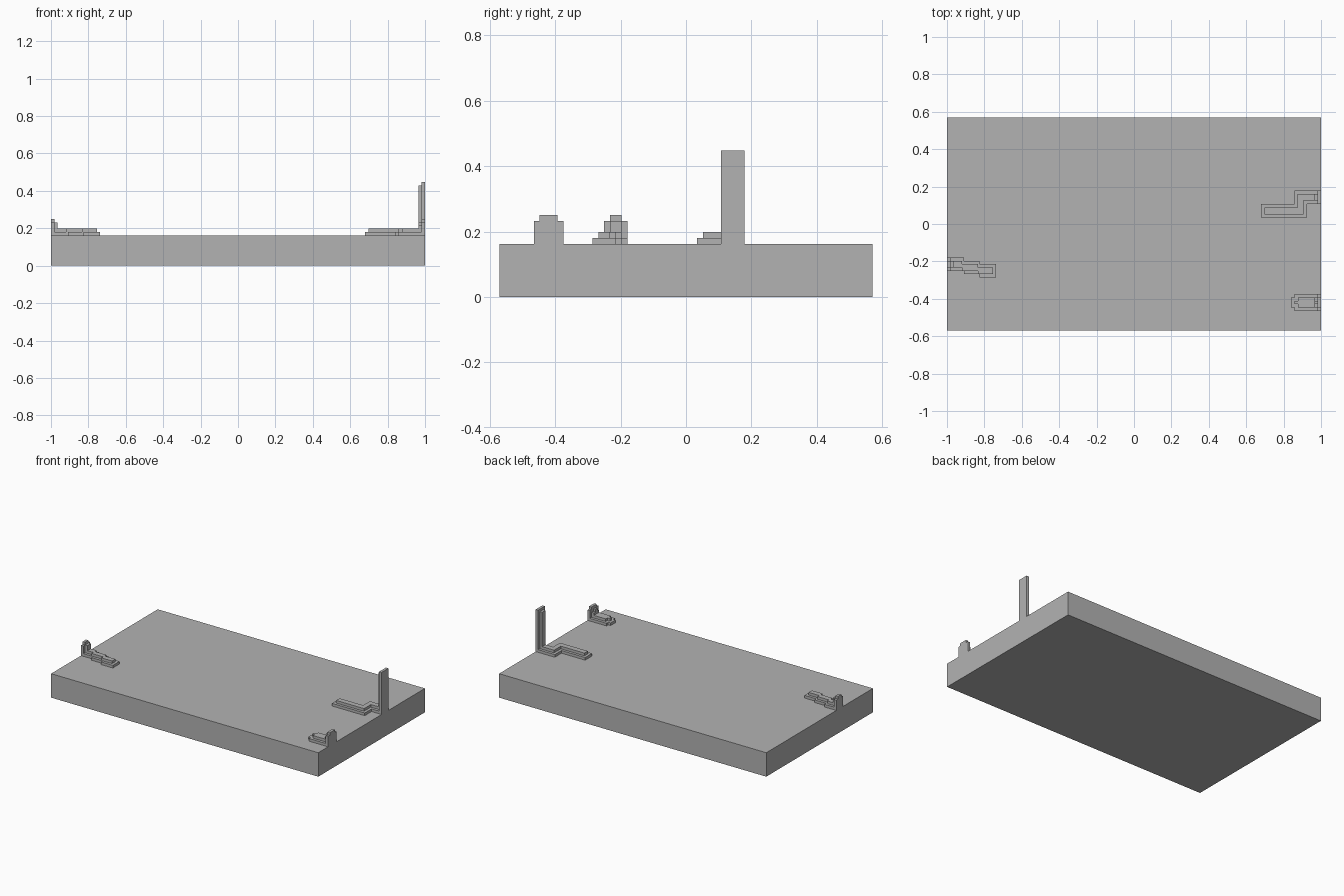
import bpy
import bmesh
from mathutils import Vector

if "Cube" in bpy.data.objects:
    bpy.data.objects.remove(bpy.data.objects["Cube"], do_unlink=True)

grey = bpy.data.materials.new("plain grey")
grey.use_nodes = True
colour = (0.45, 0.45, 0.45, 1)
grey.diffuse_color = colour
grey.node_tree.nodes["Principled BSDF"].inputs["Base Color"].default_value = colour

STEP = 0.018      # height and inset of every small step
TOP = 0.162       # slab top
TIER = TOP + STEP


def outline(columns):
    """Stepped outline from neighbouring columns (start, end, low, high)."""
    upper, lower = [], []
    for a, b, low, high in columns:
        upper += [(a, high), (b, high)]
        lower += [(a, low), (b, low)]
    points = []
    for p in lower + upper[::-1]:
        if p not in points:
            points.append(p)
    return points


def prism(name, columns, start, end, upright=False):
    """Extrude an outline along z, or along x when upright."""
    bm = bmesh.new()
    place = (lambda p: (start, *p)) if upright else (lambda p: (*p, start))
    face = bm.faces.new([bm.verts.new(place(p)) for p in outline(columns)])
    result = bmesh.ops.extrude_face_region(bm, geom=[face])
    move = Vector((end - start, 0, 0) if upright else (0, 0, end - start))
    verts = [g for g in result["geom"] if isinstance(g, bmesh.types.BMVert)]
    bmesh.ops.translate(bm, vec=move, verts=verts)
    bmesh.ops.recalc_face_normals(bm, faces=bm.faces)
    mesh = bpy.data.meshes.new(name)
    bm.to_mesh(mesh)
    bm.free()
    mesh.materials.append(grey)
    obj = bpy.data.objects.new(name, mesh)
    bpy.context.collection.objects.link(obj)


def stepped_part(name, side, lower, upper, back, rib):
    """Two floor tiers and an edge post with a narrower inner rib."""
    prism(name + "_lower_tier", lower, TOP, TIER)
    prism(name + "_upper_tier", upper, TIER, TIER + STEP)
    prism(name + "_post", back, side, side * (1 - STEP), True)
    prism(name + "_post_rib", rib, side * (1 - STEP), side * (1 - 2 * STEP), True)


# Slab
prism("slab", [(-1, 1, -0.57, 0.57)], 0, TOP)

# Tall post with a cranked floor strip
stepped_part(
    "tall", 1,
    [(0.68, 0.857, 0.034, 0.107), (0.857, 0.925, 0.034, 0.179), (0.925, 0.982, 0.107, 0.179)],
    [(0.698, 0.875, 0.052, 0.089), (0.875, 0.907, 0.052, 0.161), (0.907, 0.964, 0.125, 0.161)],
    [(0.107, 0.179, TOP, 0.447)],
    [(0.125, 0.161, TIER, 0.43)])

# Rounded short post with a short floor strip
stepped_part(
    "short", 1,
    [(0.84, 0.858, -0.447, -0.393), (0.858, 0.982, -0.465, -0.375)],
    [(0.858, 0.876, -0.429, -0.411), (0.876, 0.964, -0.447, -0.393)],
    [(-0.465, -0.447, TOP, 0.232), (-0.447, -0.393, TOP, 0.25), (-0.393, -0.375, TOP, 0.232)],
    [(-0.447, -0.429, TIER, 0.214), (-0.429, -0.411, TIER, 0.232), (-0.411, -0.393, TIER, 0.214)])

# Short post on the other edge with a strip that drifts sideways
stepped_part(
    "drifting", -1,
    [(-0.982, -0.91, -0.25, -0.179), (-0.91, -0.825, -0.268, -0.197), (-0.825, -0.737, -0.286, -0.215)],
    [(-0.964, -0.92, -0.232, -0.197), (-0.92, -0.835, -0.25, -0.215), (-0.835, -0.755, -0.268, -0.233)],
    [(-0.25, -0.232, TOP, 0.232), (-0.232, -0.197, TOP, 0.25), (-0.197, -0.179, TOP, 0.232)],
    [(-0.232, -0.197, TIER, 0.232)])
